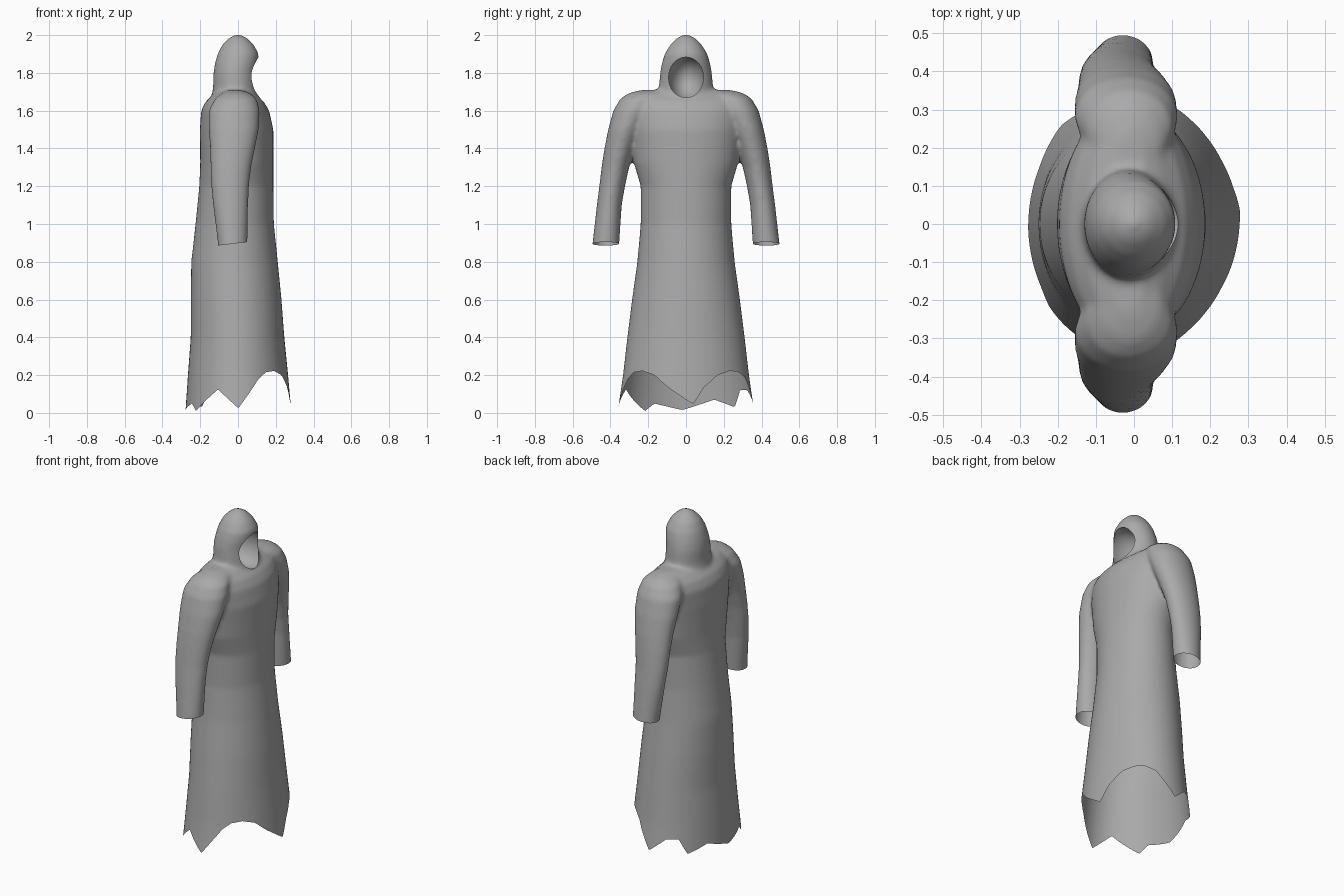
import bpy, bmesh, math
from mathutils import Vector

if "Cube" in bpy.data.objects:
    bpy.data.objects.remove(bpy.data.objects["Cube"])

# Horizontal sections: z, x min, x max, y centre, y half width
BODY = [(-0.02, -.28, .285, 0, .365), (.2, -.265, .265, 0, .333), (.4, -.25, .245, 0, .31),
        (.6, -.25, .23, 0, .285), (.8, -.247, .21, 0, .257), (1.0, -.225, .19, 0, .24),
        (1.2, -.205, .187, 0, .24), (1.32, -.2, .187, 0, .275), (1.5, -.202, .187, 0, .30),
        (1.6, -.195, .165, 0, .315), (1.65, -.17, .135, 0, .31), (1.69, -.125, .085, 0, .28),
        (1.71, -.07, .04, 0, .24)]
HOOD = [(1.6, -.13, .1, 0, .14), (1.68, -.14, .11, 0, .155), (1.72, -.132, .103, 0, .144),
        (1.8, -.13, .1, 0, .137), (1.85, -.122, .108, 0, .128), (1.9, -.108, .11, 0, .113),
        (1.95, -.083, .083, 0, .083), (1.985, -.048, .048, 0, .048), (2.003, -.012, .012, 0, .012)]
SLEEVE = [(.8, -.105, .05, .433, .071), (.9, -.107, .05, .424, .071), (1.1, -.132, .054, .406, .066),
          (1.2, -.142, .058, .391, .068), (1.3, -.145, .07, .374, .073), (1.4, -.148, .09, .35, .082),
          (1.5, -.155, .11, .32, .092), (1.6, -.155, .115, .28, .105), (1.66, -.125, .1, .25, .1),
          (1.69, -.09, .07, .21, .1), (1.705, -.05, .03, .2, .06)]
# Ragged hem: angle in degrees from the open side, height
HEM = [(-177, .015), (-152, .05), (-143, .01), (-113, .125), (-90, .025), (-66, .18), (-56, .215),
       (-44, .222), (-30, .2), (-16, .135), (6, .045), (16, .135), (30, .2), (44, .222), (56, .218),
       (68, .19), (90, .04), (110, .12), (124, .12), (134, .03), (155, .07), (183, .015)]


def lerp_table(table, v):
    for a, b in zip(table, table[1:]):
        if v <= b[0]:
            t = (v - a[0]) / (b[0] - a[0])
            return [p + (q - p) * t for p, q in zip(a, b)]
    return list(table[-1])


def ring_point(sec, ang, side=1):
    z, x0, x1, cy, ry = sec
    return Vector(((x0 + x1) / 2 + (x1 - x0) / 2 * math.cos(ang), side * cy + ry * math.sin(ang), z))


def loft(bm, sections, side=1, n=64):
    rings = [[bm.verts.new(ring_point(s, math.tau * i / n, side)) for i in range(n)] for s in sections]
    for a, b in zip(rings, rings[1:]):
        for i in range(n):
            j = (i + 1) % n
            bm.faces.new((a[i], a[j], b[j], b[i]))
    bm.faces.new(rings[0][::-1])
    bm.faces.new(rings[-1])


def make_object(name, bm):
    me = bpy.data.meshes.new(name)
    bm.to_mesh(me)
    bm.free()
    ob = bpy.data.objects.new(name, me)
    bpy.context.collection.objects.link(ob)
    return ob


# Solid torso, hood and both sleeves, fused into one surface
bm = bmesh.new()
loft(bm, BODY)
loft(bm, HOOD)
for side in (1, -1):
    loft(bm, SLEEVE, side)
robe = make_object("hooded_robe", bm)

# Cutter for the face hollow of the hood
bm = bmesh.new()
bmesh.ops.create_uvsphere(bm, u_segments=40, v_segments=24, radius=1)
for v in bm.verts:
    v.co = Vector((.05 + .145 * v.co.x, .093 * v.co.y, 1.775 + .118 * v.co.z))
cutter = make_object("face_cutter", bm)
cutter.hide_render = True
cutter.hide_set(True)

mod = robe.modifiers.new("fuse", 'REMESH')
mod.mode = 'VOXEL'
mod.voxel_size = .011
mod = robe.modifiers.new("soften", 'SMOOTH')
mod.factor = .5
mod.iterations = 10
mod = robe.modifiers.new("face_hollow", 'BOOLEAN')
mod.operation = 'DIFFERENCE'
mod.solver = 'EXACT'
mod.object = cutter

dg = bpy.context.evaluated_depsgraph_get()
mesh = bpy.data.meshes.new_from_object(robe.evaluated_get(dg))
robe.modifiers.clear()
bpy.data.objects.remove(cutter)

# Open the cuffs and the waist with one slightly tilted cut
bm = bmesh.new()
bm.from_mesh(mesh)
bmesh.ops.bisect_plane(bm, geom=bm.verts[:] + bm.edges[:] + bm.faces[:], dist=1e-5,
                       plane_co=(-.03, 0, .895), plane_no=(-.12, 0, 1), clear_inner=True)
bmesh.ops.remove_doubles(bm, verts=bm.verts[:], dist=.001)

# Draw the skirt down from the waist loop to the ragged hem
loop = [e for e in bm.edges if e.is_boundary and all(abs(v.co.y) < .31 and v.co.z < 1 for v in e.verts)]
start = {}
for v in {v for e in loop for v in e.verts}:
    z, x0, x1, cy, ry = lerp_table(BODY, v.co.z)
    ang = math.atan2(v.co.y / ry, (v.co.x - (x0 + x1) / 2) / ((x1 - x0) / 2))
    deg = math.degrees(ang)
    start[v] = (v.co.z, ang, lerp_table(HEM, deg if deg >= -177 else deg + 360)[1])
ROWS = 24
current = {v: v for v in start}
for r in range(1, ROWS + 1):
    nxt = {}
    for v, (z0, ang, hem) in start.items():
        z = z0 + (hem - z0) * r / ROWS
        nxt[v] = bm.verts.new(ring_point(lerp_table(BODY, z), ang))
    for e in loop:
        a, b = e.verts
        bm.faces.new((current[a], current[b], nxt[b], nxt[a]))
    current = nxt
bmesh.ops.recalc_face_normals(bm, faces=bm.faces[:])
bm.to_mesh(robe.data)
bm.free()

# Cloth colour and smooth shading
cloth = bpy.data.materials.new("grey_cloth")
cloth.diffuse_color = (.4, .4, .4, 1)
cloth.use_nodes = True
cloth.node_tree.nodes["Principled BSDF"].inputs["Base Color"].default_value = cloth.diffuse_color
robe.data.materials.clear()
robe.data.materials.append(cloth)
for p in robe.data.polygons:
    p.material_index = 0
bpy.context.view_layer.objects.active = robe
robe.select_set(True)
bpy.ops.object.shade_smooth_by_angle(angle=math.radians(40))
